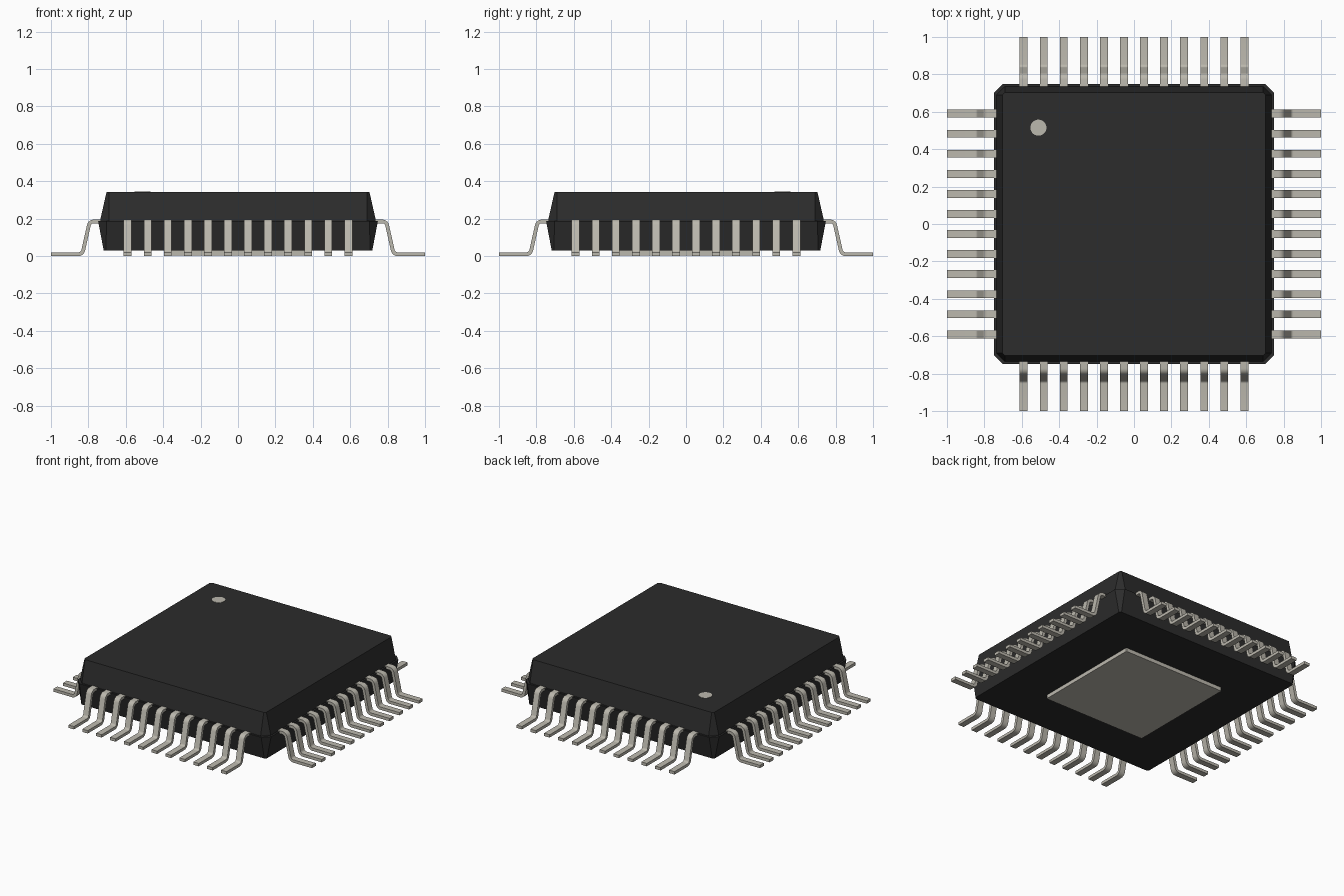
import bpy, bmesh, math
from mathutils import Vector

cube = bpy.data.objects.get("Cube")
if cube:
    bpy.data.objects.remove(cube, do_unlink=True)


def material(name, rgb):
    m = bpy.data.materials.new(name)
    m.use_nodes = True
    m.diffuse_color = (*rgb, 1)
    m.node_tree.nodes["Principled BSDF"].inputs["Base Color"].default_value = (*rgb, 1)
    return m


black = material("black plastic", (0.025, 0.025, 0.025))
metal = material("tinned metal", (0.50, 0.48, 0.42))


def make_mesh(name, bm, mat):
    bmesh.ops.recalc_face_normals(bm, faces=bm.faces)
    me = bpy.data.meshes.new(name)
    bm.to_mesh(me)
    bm.free()
    me.materials.append(mat)
    return me


def add(name, me):
    ob = bpy.data.objects.new(name, me)
    bpy.context.collection.objects.link(ob)
    return ob


def octagon(h, c):
    """Square of half-size h with corners cut by c."""
    quarter = [(h, -h + c), (h, h - c)]
    pts = []
    for k in range(4):
        for x, y in quarter:
            pts.append((x, y))
        quarter = [(-y, x) for x, y in quarter]
    return pts


def loft(name, levels, mat):
    """Stack of cut-corner squares, each given as (half size, cut, z)."""
    bm = bmesh.new()
    rings = [[bm.verts.new((x, y, z)) for x, y in octagon(h, c)] for h, c, z in levels]
    for a, b in zip(rings, rings[1:]):
        for i in range(8):
            j = (i + 1) % 8
            bm.faces.new((a[i], a[j], b[j], b[i]))
    bm.faces.new(rings[0][::-1])
    bm.faces.new(rings[-1])
    return add(name, make_mesh(name, bm, mat))


def fillet(points, radius, steps=5):
    """Round the inner corners of a 2D path."""
    pts = [Vector(p) for p in points]
    out = [pts[0]]
    for a, b, c in zip(pts, pts[1:], pts[2:]):
        u, v = (a - b).normalized(), (c - b).normalized()
        half = u.angle(v) / 2
        t = radius / math.tan(half)
        centre = b + (u + v).normalized() * radius / math.sin(half)
        s, e = b + u * t - centre, b + v * t - centre
        sweep = s.angle_signed(e)
        for k in range(steps + 1):
            ang = -sweep * k / steps
            ca, sa = math.cos(ang), math.sin(ang)
            out.append(centre + Vector((s.x * ca - s.y * sa, s.x * sa + s.y * ca)))
    return out + [pts[-1]]


# Moulded body: lower half with a narrow ledge, upper half set in from it
loft("body_lower", [(0.718, 0.012, 0.03), (0.748, 0.045, 0.188)], black)
loft("body_upper", [(0.736, 0.045, 0.186), (0.736, 0.045, 0.196), (0.703, 0.012, 0.342)], black)

# Thermal pad underneath
loft("thermal_pad", [(0.393, 0.004, 0.004), (0.393, 0.004, 0.035)], metal)

# Pin one dot on top
bm = bmesh.new()
bmesh.ops.create_cone(bm, cap_ends=True, segments=32, radius1=0.043, radius2=0.043, depth=0.006)
dot = add("pin_one_dot", make_mesh("pin_one_dot", bm, metal))
dot.location = (-0.511, 0.515, 0.341)

# One gull-wing lead: a bent strip of even thickness
path = fillet([(0.70, 0.185), (0.793, 0.185), (0.832, 0.010), (1.0, 0.010)], 0.027)
width, thick = 0.042, 0.020
bm = bmesh.new()
sections = []
for i, p in enumerate(path):
    d = (path[min(i + 1, len(path) - 1)] - path[max(i - 1, 0)]).normalized()
    if i in (0, 1, len(path) - 2, len(path) - 1):
        d = Vector((1, 0))
    n = Vector((-d.y, d.x)) * thick / 2
    sections.append([bm.verts.new((q.x, s * width / 2, q.y))
                     for q, s in ((p + n, -1), (p + n, 1), (p - n, 1), (p - n, -1))])
for a, b in zip(sections, sections[1:]):
    for i in range(4):
        j = (i + 1) % 4
        bm.faces.new((a[i], a[j], b[j], b[i]))
bm.faces.new(sections[0])
bm.faces.new(sections[-1][::-1])
lead_mesh = make_mesh("lead", bm, metal)

# Twelve leads on each side
count, pitch = 12, 0.1073
for k, side in enumerate(("left", "back", "right", "front")):
    ang = k * math.pi / 2
    for i in range(count):
        lead = add(f"lead_{side}_{i + 1}", lead_mesh)
        off = (i - (count - 1) / 2) * pitch
        lead.rotation_euler.z = ang
        lead.location = (-math.sin(ang) * off, math.cos(ang) * off, 0)

# Smooth bends with crisp edges, shared by all leads
bpy.ops.object.select_all(action='DESELECT')
lead.select_set(True)
bpy.context.view_layer.objects.active = lead
bpy.ops.object.shade_smooth_by_angle(angle=math.radians(40))
